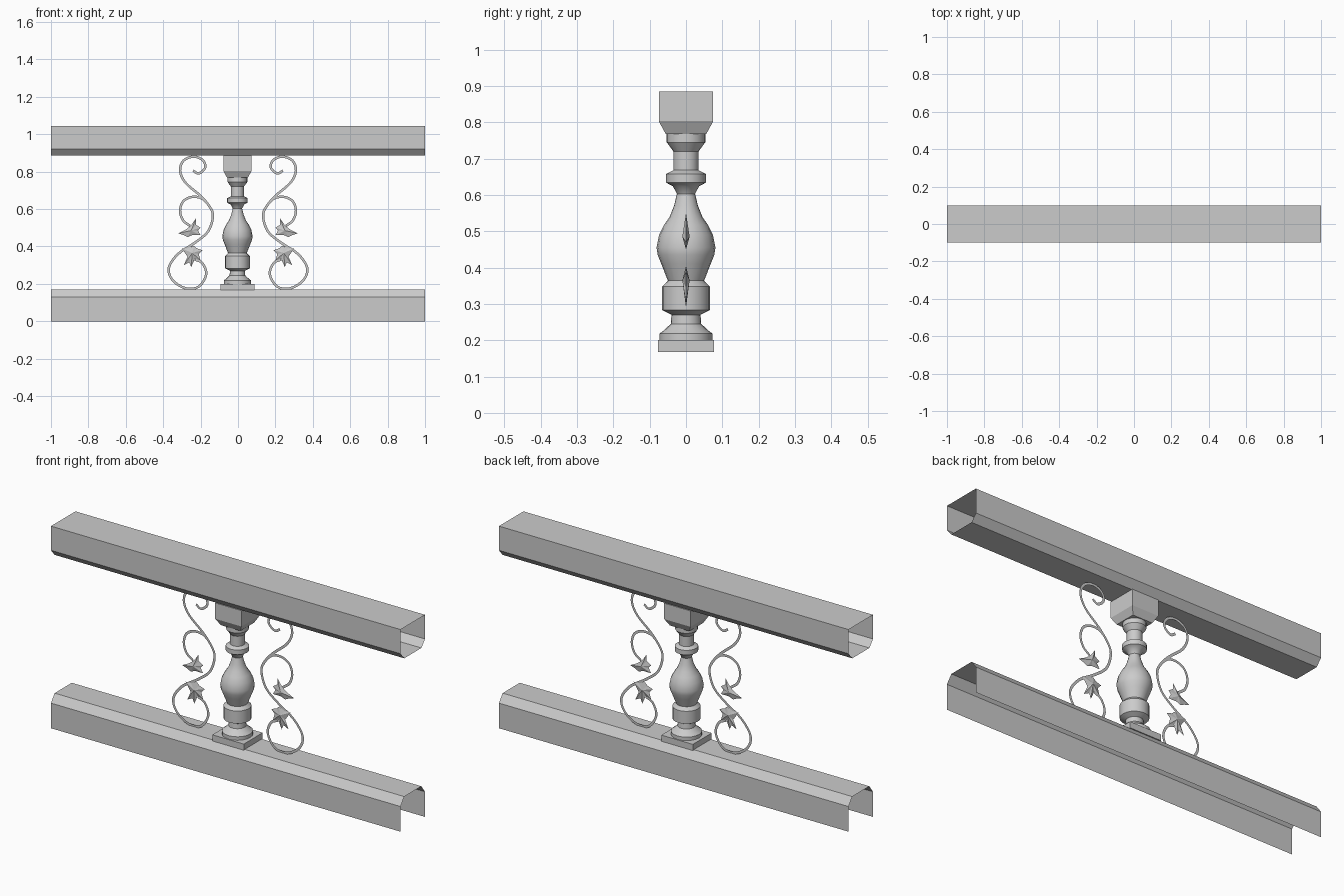
import bpy, bmesh, math
from mathutils import Vector

if "Cube" in bpy.data.objects:
    bpy.data.objects.remove(bpy.data.objects["Cube"])

stone = bpy.data.materials.new("plain_grey")
stone.use_nodes = True
grey = (0.6, 0.6, 0.6, 1)
stone.diffuse_color = grey
stone.node_tree.nodes["Principled BSDF"].inputs["Base Color"].default_value = grey

CENTRE = -0.003  # baluster axis


def make(name, bm, smooth=False):
    mesh = bpy.data.meshes.new(name)
    bm.to_mesh(mesh)
    bm.free()
    mesh.materials.append(stone)
    obj = bpy.data.objects.new(name, mesh)
    bpy.context.collection.objects.link(obj)
    if smooth:
        bpy.ops.object.select_all(action="DESELECT")
        bpy.context.view_layer.objects.active = obj
        obj.select_set(True)
        bpy.ops.object.shade_smooth_by_angle(angle=math.radians(35))
    return obj


def rail(name, profile, closed):
    """Hollow open-ended channel swept along x from a (y, z) section."""
    bm = bmesh.new()
    rows = [[bm.verts.new((x, y, z)) for y, z in profile] for x in (-1, 1)]
    n = len(profile)
    for i in range(n if closed else n - 1):
        j = (i + 1) % n
        bm.faces.new((rows[0][i], rows[0][j], rows[1][j], rows[1][i]))
    make(name, bm)


def stacked_block(name, levels):
    """Rectangular block from (half x, half y, z) levels."""
    bm = bmesh.new()
    rings = [[bm.verts.new((CENTRE + sx * hx, sy * hy, z))
              for sx, sy in ((-1, -1), (1, -1), (1, 1), (-1, 1))]
             for hx, hy, z in levels]
    for a, b in zip(rings, rings[1:]):
        for i in range(4):
            j = (i + 1) % 4
            bm.faces.new((a[i], a[j], b[j], b[i]))
    bm.faces.new(rings[0][::-1])
    bm.faces.new(rings[-1])
    make(name, bm)


def turned(name, profile, sides=20):
    bm = bmesh.new()
    verts = [bm.verts.new((r, 0, z)) for r, z in profile]
    edges = [bm.edges.new(p) for p in zip(verts, verts[1:])]
    bmesh.ops.spin(bm, geom=verts + edges, axis=(0, 0, 1), cent=(0, 0, 0),
                   angle=math.tau, steps=sides)
    bmesh.ops.remove_doubles(bm, verts=bm.verts, dist=1e-4)
    bmesh.ops.recalc_face_normals(bm, faces=bm.faces)
    make(name, bm, True).location.x = CENTRE


def smooth_path(points, steps=4):
    """Catmull-Rom curve through points given in hundredths."""
    p = [Vector(q) / 100 for q in points]
    p = [2 * p[0] - p[1]] + p + [2 * p[-1] - p[-2]]
    out = []
    for a, b, c, d in zip(p, p[1:], p[2:], p[3:]):
        for k in range(steps):
            t = k / steps
            out.append(b + (c - a) * t / 2 + (a - 2.5 * b + 2 * c - d / 2) * t**2
                       + (1.5 * (b - c) + (d - a) / 2) * t**3)
    return out + [p[-2]]


def ribbon(name, points, side, width=0.013):
    """Flat strip lying in the xz plane."""
    path = smooth_path(points)
    bm = bmesh.new()
    pairs = []
    for i, p in enumerate(path):
        t = (path[min(i + 1, len(path) - 1)] - path[max(i - 1, 0)]).normalized()
        off = Vector((-t.y, t.x)) * width / 2
        pairs.append([bm.verts.new((side * q.x, 0, q.y)) for q in (p + off, p - off)])
    for a, b in zip(pairs, pairs[1:]):
        bm.faces.new((a[0], a[1], b[1], b[0]))
    make(name, bm)


def leaf(name, apex, outline, side):
    """Thin-edged leaf rising to a ridge point on both faces."""
    bm = bmesh.new()
    rim = [bm.verts.new((side * x / 100, 0, z / 100)) for x, z in outline]
    for y in (-0.01, 0.01):
        top = bm.verts.new((side * apex[0] / 100, y, apex[1] / 100))
        for a, b in zip(rim, rim[1:] + rim[:1]):
            bm.faces.new((a, b, top))
    bmesh.ops.recalc_face_normals(bm, faces=bm.faces)
    make(name, bm)


# Rails: the lower one is open underneath, the upper one is a full tube
W, C = 0.1, 0.07
rail("bottom_rail", [(W, 0), (W, 0.13), (C, 0.17), (-C, 0.17), (-W, 0.13), (-W, 0)], False)
rail("top_rail", [(W, 0.92), (W, 1.045), (-W, 1.045), (-W, 0.92), (-C, 0.885), (C, 0.885)], True)

# Baluster
stacked_block("baluster_plinth", [(0.09, 0.077, 0.168), (0.09, 0.077, 0.2)])
stacked_block("baluster_cap", [(0.056, 0.056, 0.768), (0.075, 0.075, 0.803), (0.075, 0.075, 0.885)])
turned("baluster_shaft", [
    (.073, .2), (.073, .218), (.06, .228), (.042, .245), (.04, .27), (.066, .283),
    (.066, .348), (.05, .364), (.068, .41), (.078, .435), (.081, .455), (.074, .49),
    (.06, .518), (.045, .54), (.033, .57), (.025, .603), (.036, .624), (.055, .634),
    (.055, .658), (.035, .668), (.035, .72), (.053, .745), (.053, .77)])

# Scrollwork, drawn for one side and mirrored
main_stem = [(-24, 80.5), (-21, 79), (-17.6, 82), (-18.7, 86), (-23.5, 88), (-29, 86),
             (-31, 80.5), (-28, 74), (-20, 67), (-15, 61), (-13.4, 56), (-16, 48), (-23, 42),
             (-32, 36), (-37, 28.6), (-35, 22), (-28, 17.6), (-21, 18.5), (-17, 25),
             (-19, 31), (-23, 33)]
branch = [(-16.6, 63.4), (-20, 66), (-25, 66.4), (-29.4, 64), (-31, 59), (-29.4, 54), (-25.7, 51)]
upper_leaf = [(-32, 47), (-28, 49), (-26, 50.5), (-24.6, 52), (-22.5, 55), (-22.5, 51.6),
              (-20, 50), (-21.4, 48.5), (-20, 46), (-24.6, 46), (-27, 45), (-29, 46)]
lower_leaf = [(-30, 39), (-27, 39), (-23.5, 40.4), (-22, 39), (-19, 38), (-21, 36), (-20, 32.5),
              (-23, 33.5), (-25, 29), (-26, 31.5), (-29, 30), (-27, 34.5)]
for label, side in (("right", 1), ("left", -1)):
    ribbon(label + "_scroll_stem", main_stem, side)
    ribbon(label + "_scroll_branch", branch, side)
    leaf(label + "_upper_leaf", (-25, 48.5), upper_leaf, side)
    leaf(label + "_lower_leaf", (-24.5, 36.5), lower_leaf, side)
